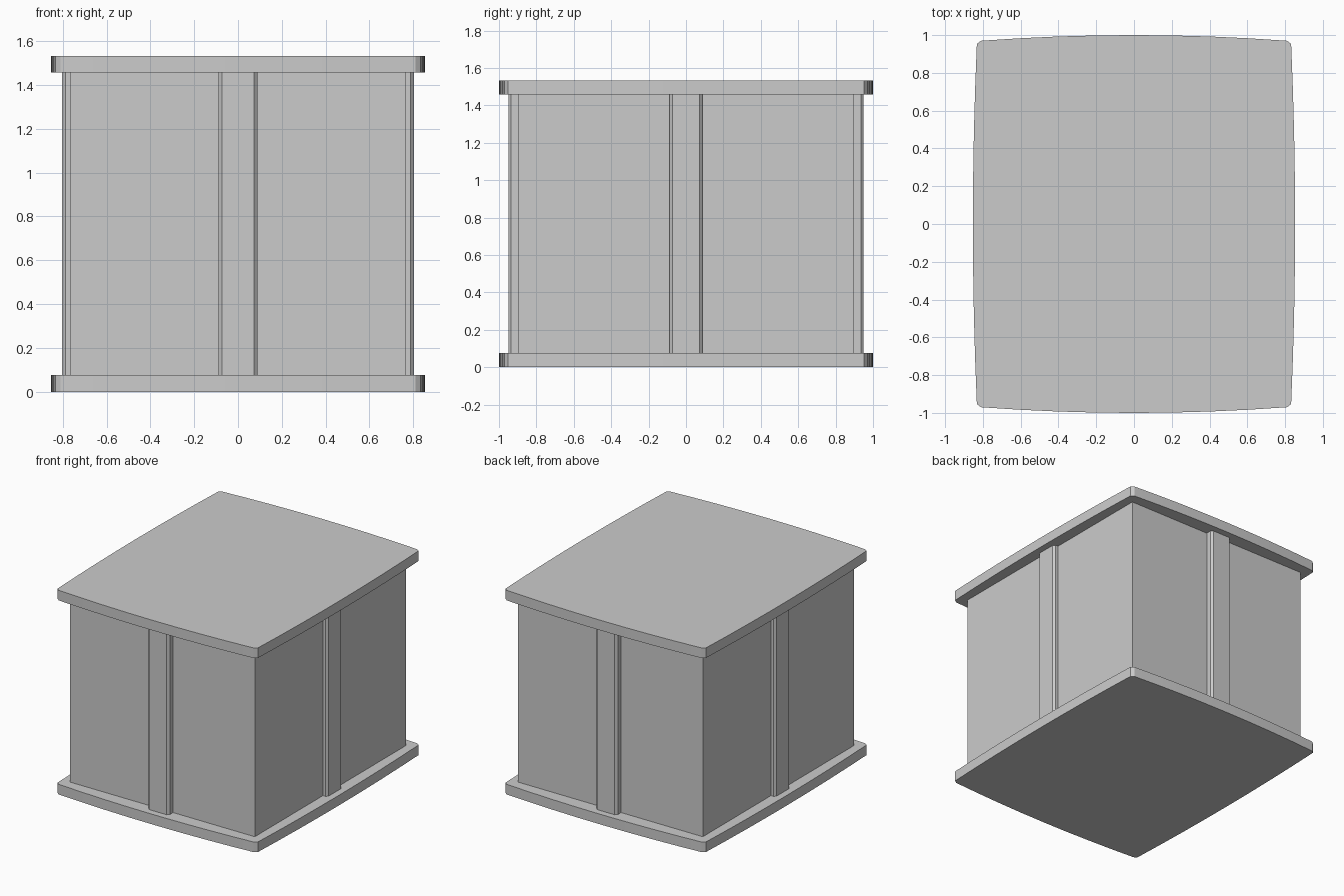
import bpy, bmesh, math

if "Cube" in bpy.data.objects:
    bpy.data.objects.remove(bpy.data.objects["Cube"])

HX, HY = 0.853, 1.0           # half size of the slabs
BX, BY = 0.767, 0.896         # half size of the body
SLAB, TOP = 0.076, 1.533      # slab thickness, total height


def extrude(name, outline, z0, z1):
    """Closed prism from a counter-clockwise outline."""
    bm = bmesh.new()
    low = [bm.verts.new((x, y, z0)) for x, y in outline]
    high = [bm.verts.new((x, y, z1)) for x, y in outline]
    bm.faces.new(low[::-1])
    bm.faces.new(high)
    n = len(low)
    for i in range(n):
        j = (i + 1) % n
        bm.faces.new((low[i], low[j], high[j], high[i]))
    mesh = bpy.data.meshes.new(name)
    bm.to_mesh(mesh)
    bm.free()
    ob = bpy.data.objects.new(name, mesh)
    bpy.context.collection.objects.link(ob)
    return ob


def bowed(half, edge, peak, steps=8):
    """Points along a gently bowed side: (position, offset)."""
    pts = []
    for i in range(steps + 1):
        t = 2 * i / steps - 1
        pts.append((t * half, peak - (peak - edge) * t * t))
    return pts


# Slab outline: bowed front and right sides, then the same turned half way;
# the small gaps between sides make the clipped corners
half = [(t, -d) for t, d in bowed(0.81, 0.97, HY)]
half += [(d, t) for t, d in bowed(0.953, 0.832, HX)]
outline = half + [(-x, -y) for x, y in half]

slabs = [extrude("base_slab", outline, 0, SLAB),
         extrude("top_slab", outline, TOP - SLAB, TOP)]
for s in slabs:
    bpy.ops.object.select_all(action='DESELECT')
    s.select_set(True)
    bpy.context.view_layer.objects.active = s
    bpy.ops.object.shade_smooth_by_angle(angle=math.radians(15))

# Rectangular body between the slabs
extrude("body", [(-BX, -BY), (BX, -BY), (BX, BY), (-BX, BY)], SLAB, TOP - SLAB)

# Chamfered rib in the middle of each side
W, C = 0.088, 0.015


def rib(name, angle, wall, face):
    prof = [(-W, -wall), (-W, -face + C), (-W + C, -face),
            (W - C, -face), (W, -face + C), (W, -wall)]
    c, s = round(math.cos(angle)), round(math.sin(angle))
    extrude(name, [(c * x - s * y, s * x + c * y) for x, y in prof], SLAB, TOP - SLAB)


for i, side in enumerate(("front", "right", "back", "left")):
    wall, face = ((BY, 0.95), (BX, 0.803))[i % 2]
    rib(side + "_rib", i * math.pi / 2, wall, face)
